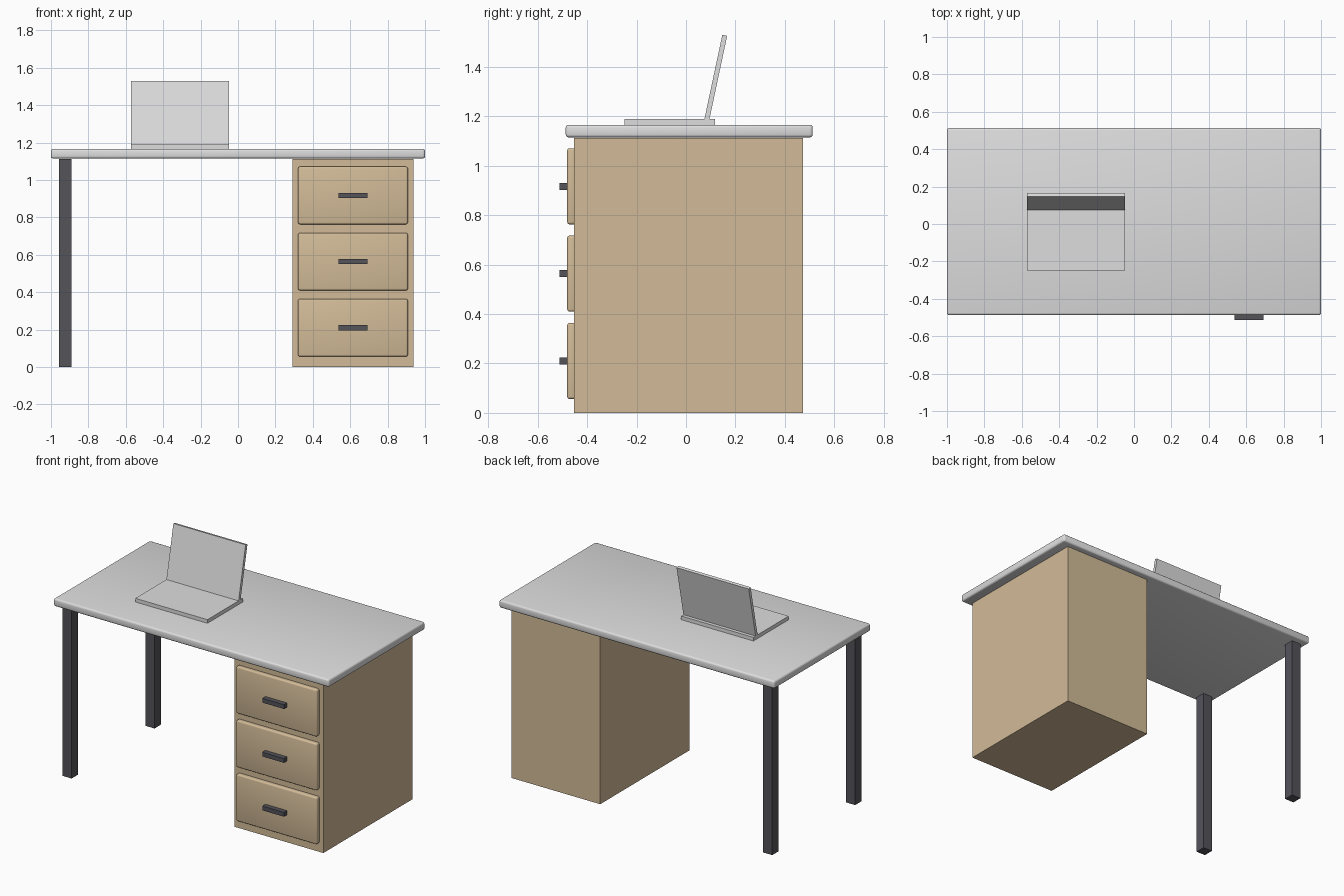
import bpy, bmesh, math
from mathutils import Matrix, Vector

if "Cube" in bpy.data.objects:
    bpy.data.objects.remove(bpy.data.objects["Cube"])


def material(name, rgb):
    m = bpy.data.materials.new(name)
    m.diffuse_color = (*rgb, 1.0)
    m.use_nodes = True
    m.node_tree.nodes["Principled BSDF"].inputs["Base Color"].default_value = m.diffuse_color
    return m


GREY = material("light_grey", (0.73, 0.73, 0.73))
WOOD = material("pale_wood", (0.65, 0.50, 0.315))
DARK = material("dark_metal", (0.087, 0.087, 0.102))


def box(name, lo, hi, mat, bevel=0.0):
    """Box between two corners; origin at its centre, edges optionally rounded."""
    lo, hi = Vector(lo), Vector(hi)
    bm = bmesh.new()
    bmesh.ops.create_cube(bm, size=1.0, matrix=Matrix.Diagonal((*(hi - lo), 1.0)))
    for f in bm.faces:
        f.smooth = bevel > 0
    mesh = bpy.data.meshes.new(name)
    bm.to_mesh(mesh)
    bm.free()
    mesh.materials.append(mat)
    ob = bpy.data.objects.new(name, mesh)
    ob.location = (lo + hi) / 2
    bpy.context.collection.objects.link(ob)
    if bevel:
        mod = ob.modifiers.new("rounded_edges", 'BEVEL')
        mod.width = bevel
        mod.segments = 3
    return ob


FRONT, BACK, TOP = -0.453, 0.474, 1.112

# Desk top
box("desk_top", (-1, -0.487, 1.115), (1, 0.513, 1.166), GREY, 0.012)

# Legs on the left side
LEG = 0.067
for name, y in (("front_leg", FRONT), ("back_leg", BACK - LEG)):
    box(name, (-0.958, y, 0), (-0.958 + LEG, y + LEG, TOP), DARK)

# Drawer cabinet on the right side
box("cabinet", (0.291, FRONT, 0), (0.937, BACK, TOP), WOOD)

# Drawer fronts with handles
for i in range(3):
    z = 0.210 + i * 0.3535
    box(f"drawer_{i + 1}", (0.321, -0.481, z - 0.154), (0.908, -0.445, z + 0.154), WOOD, 0.01)
    box(f"handle_{i + 1}", (0.536, -0.513, z - 0.014), (0.693, -0.478, z + 0.014), DARK)

# Laptop: flat base and a screen leaning back 12 degrees
box("laptop_base", (-0.572, -0.248, 1.166), (-0.048, 0.118, 1.190), GREY)
screen = box("laptop_screen", (-0.572, -0.01, -0.177), (-0.048, 0.01, 0.177), GREY)
screen.location = (-0.31, 0.120, 1.355)
screen.rotation_euler = (math.radians(-12), 0, 0)
